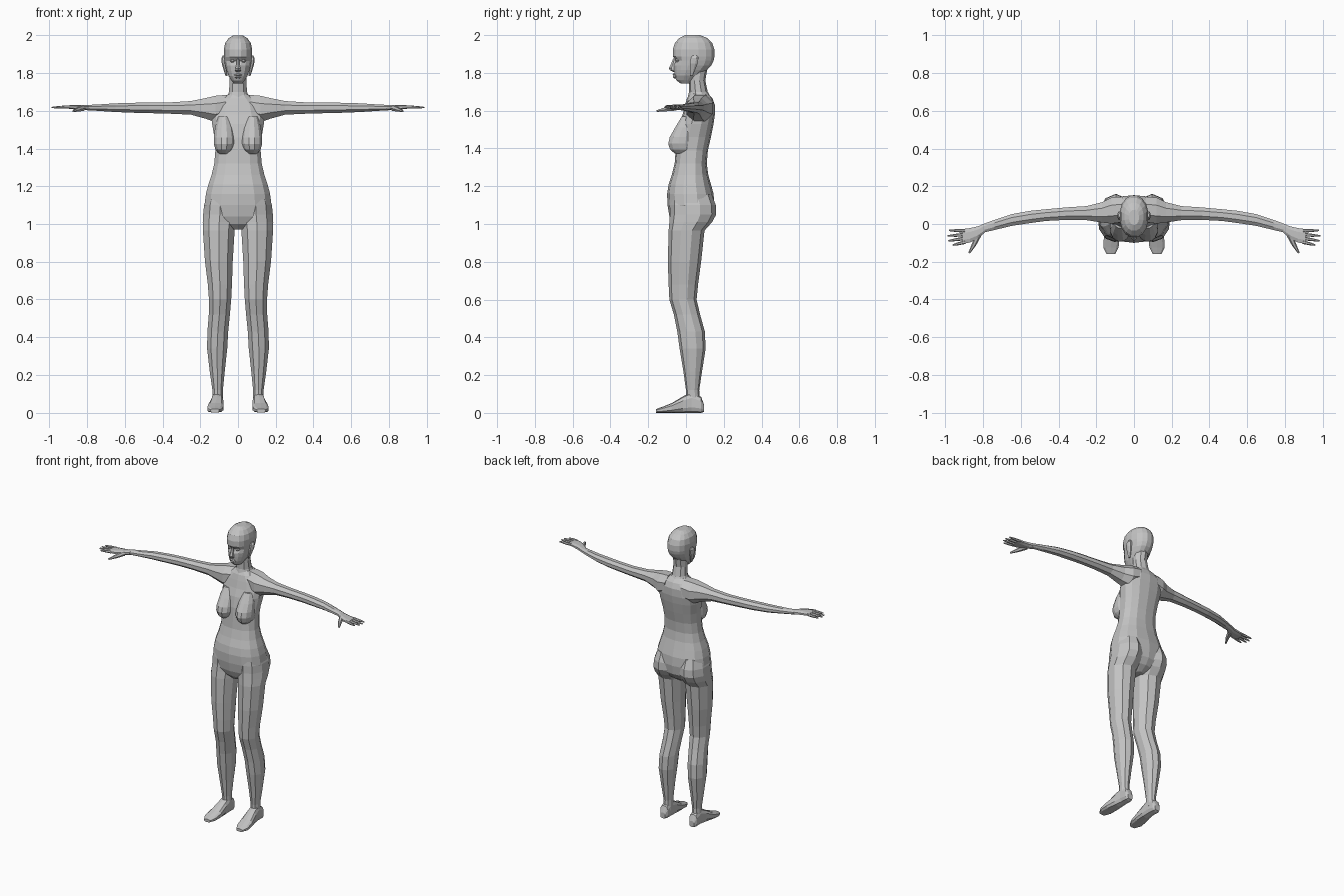
import bpy, bmesh, math
from mathutils import Vector

skin = bpy.data.materials.new("plain grey")
skin.diffuse_color = (0.55, 0.55, 0.55, 1)


def finish(name, bm, mirror=False):
    bmesh.ops.recalc_face_normals(bm, faces=bm.faces)
    mesh = bpy.data.meshes.new(name)
    bm.to_mesh(mesh)
    bm.free()
    mesh.materials.append(skin)
    obj = bpy.data.objects.new(name, mesh)
    bpy.context.collection.objects.link(obj)
    if mirror:
        m = obj.modifiers.new("mirror", 'MIRROR')
        m.use_mirror_merge = False
    return obj


def skin_rings(bm, rings):
    """Bridge equal rings of vertices and cap both ends."""
    n = len(rings[0])
    for a, b in zip(rings, rings[1:]):
        for i in range(n):
            j = (i + 1) % n
            bm.faces.new((a[i], a[j], b[j], b[i]))
    bm.faces.new(rings[0])
    bm.faces.new(rings[-1])


def loft(name, axis, sections, n=12, power=2.0, mirror=False, shape=None):
    """Sections are (position on axis, low a, high a, low b, high b)."""
    order = {'z': (0, 1, 2), 'x': (1, 2, 0), 'y': (0, 2, 1)}[axis]
    angles = [2 * math.pi * (i + 0.5) / n for i in range(n)]
    curve = lambda v: math.copysign(abs(v) ** (2 / power), v)
    unit = [(curve(math.cos(t)), curve(math.sin(t))) for t in angles]
    ma = max(u for u, v in unit)
    mb = max(v for u, v in unit)
    bm = bmesh.new()
    rings = []
    for t, a0, a1, b0, b1 in sections:
        ring = []
        for u, v in unit:
            co = [0, 0, 0]
            co[order[0]] = (a0 + a1) / 2 + (a1 - a0) / 2 * u / ma
            co[order[1]] = (b0 + b1) / 2 + (b1 - b0) / 2 * v / mb
            co[order[2]] = t
            ring.append(bm.verts.new(shape(Vector(co)) if shape else co))
        rings.append(ring)
    skin_rings(bm, rings)
    return finish(name, bm, mirror)


def centred(rows):
    return [(z, -w, w, f, b) for z, w, f, b in rows]


def tube(name, points, radii, n=6):
    """Tapered digit along a short path, mirrored to the other hand."""
    bm = bmesh.new()
    pts = [Vector(p) for p in points]
    rings = []
    for k, p in enumerate(pts):
        d = (pts[min(k + 1, len(pts) - 1)] - pts[max(k - 1, 0)]).normalized()
        side = d.cross(Vector((0, 0, 1))).normalized()
        up = side.cross(d)
        rings.append([bm.verts.new(p + radii[k] * (math.cos(t) * side + math.sin(t) * up))
                      for t in (2 * math.pi * i / n for i in range(n))])
    skin_rings(bm, rings)
    return finish(name, bm, True)


# Torso: crotch, hips, belly, waist, ribs, shoulders
loft("torso", 'z', centred([
    (0.970, 0.035, -0.04, 0.07), (1.00, 0.085, -0.072, 0.115),
    (1.04, 0.155, -0.088, 0.142), (1.10, 0.178, -0.098, 0.150),
    (1.16, 0.170, -0.100, 0.146), (1.21, 0.157, -0.092, 0.132),
    (1.26, 0.140, -0.075, 0.118), (1.32, 0.126, -0.060, 0.110),
    (1.39, 0.120, -0.055, 0.116), (1.46, 0.125, -0.050, 0.132),
    (1.53, 0.137, -0.036, 0.146), (1.58, 0.140, -0.018, 0.153),
    (1.63, 0.125, -0.005, 0.153), (1.665, 0.085, 0.005, 0.140),
    (1.69, 0.050, 0.02, 0.118)]), n=14, power=2.4)

loft("breast", 'z', [
    (1.57, 0.045, 0.105, -0.022, 0.05), (1.51, 0.025, 0.122, -0.058, 0.05),
    (1.46, 0.018, 0.128, -0.086, 0.05), (1.425, 0.018, 0.128, -0.094, 0.05),
    (1.395, 0.028, 0.120, -0.085, 0.05), (1.372, 0.05, 0.10, -0.058, 0.04)],
    n=12, mirror=True)

# Legs, with the buttock at the top
loft("leg", 'z', [
    (1.16, 0.03, 0.160, -0.080, 0.135), (1.10, 0.012, 0.180, -0.085, 0.158),
    (1.05, 0.008, 0.185, -0.085, 0.160), (1.01, 0.012, 0.187, -0.088, 0.138),
    (0.965, 0.018, 0.186, -0.092, 0.098), (0.80, 0.028, 0.175, -0.096, 0.080),
    (0.68, 0.032, 0.160, -0.092, 0.064), (0.60, 0.036, 0.154, -0.088, 0.056),
    (0.52, 0.043, 0.155, -0.064, 0.075), (0.43, 0.052, 0.162, -0.046, 0.100),
    (0.34, 0.057, 0.164, -0.034, 0.104), (0.22, 0.070, 0.150, -0.014, 0.085),
    (0.12, 0.080, 0.136, 0.000, 0.070), (0.05, 0.080, 0.136, 0.000, 0.075)],
    n=10, mirror=True)

loft("foot", 'y', [
    (0.095, 0.092, 0.128, 0.005, 0.045), (0.080, 0.082, 0.138, 0.0, 0.085),
    (0.030, 0.080, 0.138, 0.0, 0.110), (-0.015, 0.078, 0.146, 0.0, 0.088),
    (-0.075, 0.076, 0.160, 0.0, 0.052), (-0.125, 0.082, 0.163, 0.0, 0.032),
    (-0.160, 0.100, 0.145, 0.0, 0.020)], n=10, power=3.0, mirror=True)

# Arms
loft("arm", 'x', [
    (0.06, 0.010, 0.145, 1.560, 1.685), (0.12, 0.002, 0.140, 1.540, 1.680),
    (0.17, 0.008, 0.115, 1.558, 1.668), (0.25, 0.020, 0.095, 1.580, 1.652),
    (0.36, 0.022, 0.088, 1.585, 1.645), (0.47, 0.016, 0.078, 1.588, 1.644),
    (0.55, 0.005, 0.070, 1.590, 1.643), (0.65, -0.010, 0.052, 1.594, 1.640),
    (0.74, -0.032, 0.022, 1.600, 1.634), (0.81, -0.048, -0.004, 1.604, 1.631)],
    n=8, mirror=True)

# Hands
loft("palm", 'x', [
    (0.79, -0.044, 0.000, 1.604, 1.631), (0.83, -0.078, -0.013, 1.604, 1.632),
    (0.87, -0.098, -0.022, 1.608, 1.631), (0.91, -0.106, -0.027, 1.613, 1.629)],
    n=8, power=2.4, mirror=True)
finger_tips = [(0.980, -0.034), (0.988, -0.063), (0.985, -0.089), (0.962, -0.112)]
for k, (x, y) in enumerate(finger_tips):
    root = Vector((0.895, -0.036 - 0.020 * k, 1.621))
    tip = Vector((x, y, 1.618))
    tube("finger", [root, root.lerp(tip, 0.55), tip], [0.010, 0.008, 0.004])
tube("thumb", [(0.825, -0.055, 1.615), (0.848, -0.108, 1.607), (0.874, -0.154, 1.598)],
     [0.017, 0.012, 0.005])

# Neck and head
loft("neck", 'z', centred([
    (1.62, 0.085, 0.000, 0.148), (1.665, 0.062, 0.008, 0.134),
    (1.70, 0.048, 0.016, 0.115), (1.76, 0.044, 0.014, 0.102),
    (1.83, 0.044, 0.000, 0.115)]), n=10)


def carve_face(co):
    """Sink the eye sockets and set the cheeks back."""
    if co.y < 0.0 and 0.012 < abs(co.x) < 0.055 and 1.85 < co.z < 1.88:
        co.y += 0.013
    return co


loft("head", 'z', centred([
    (1.745, 0.022, -0.030, 0.030), (1.762, 0.035, -0.052, 0.050),
    (1.785, 0.050, -0.060, 0.075), (1.815, 0.061, -0.063, 0.110),
    (1.840, 0.067, -0.064, 0.134), (1.865, 0.071, -0.064, 0.146),
    (1.887, 0.074, -0.070, 0.151), (1.925, 0.075, -0.070, 0.150),
    (1.960, 0.068, -0.058, 0.138), (1.985, 0.050, -0.035, 0.112),
    (2.000, 0.026, -0.005, 0.075)]), n=16, power=2.2, shape=carve_face)

loft("nose", 'z', centred([
    (1.875, 0.006, -0.068, -0.04), (1.845, 0.009, -0.080, -0.04),
    (1.825, 0.014, -0.091, -0.04), (1.813, 0.015, -0.084, -0.04),
    (1.806, 0.010, -0.068, -0.04)]), n=6)
loft("lips", 'z', centred([
    (1.798, 0.010, -0.066, -0.03), (1.791, 0.021, -0.071, -0.03),
    (1.785, 0.023, -0.066, -0.03), (1.779, 0.019, -0.070, -0.03),
    (1.771, 0.010, -0.062, -0.03)]), n=8)
loft("eye", 'z', [
    (1.873, 0.022, 0.036, -0.053, -0.035), (1.865, 0.017, 0.042, -0.057, -0.03),
    (1.857, 0.022, 0.036, -0.053, -0.035)], n=8, mirror=True)
loft("ear", 'z', [
    (1.785, 0.056, 0.066, 0.022, 0.036), (1.81, 0.058, 0.074, 0.020, 0.046),
    (1.85, 0.064, 0.086, 0.020, 0.062), (1.88, 0.066, 0.088, 0.026, 0.066),
    (1.893, 0.068, 0.082, 0.036, 0.058)], n=8, mirror=True)
